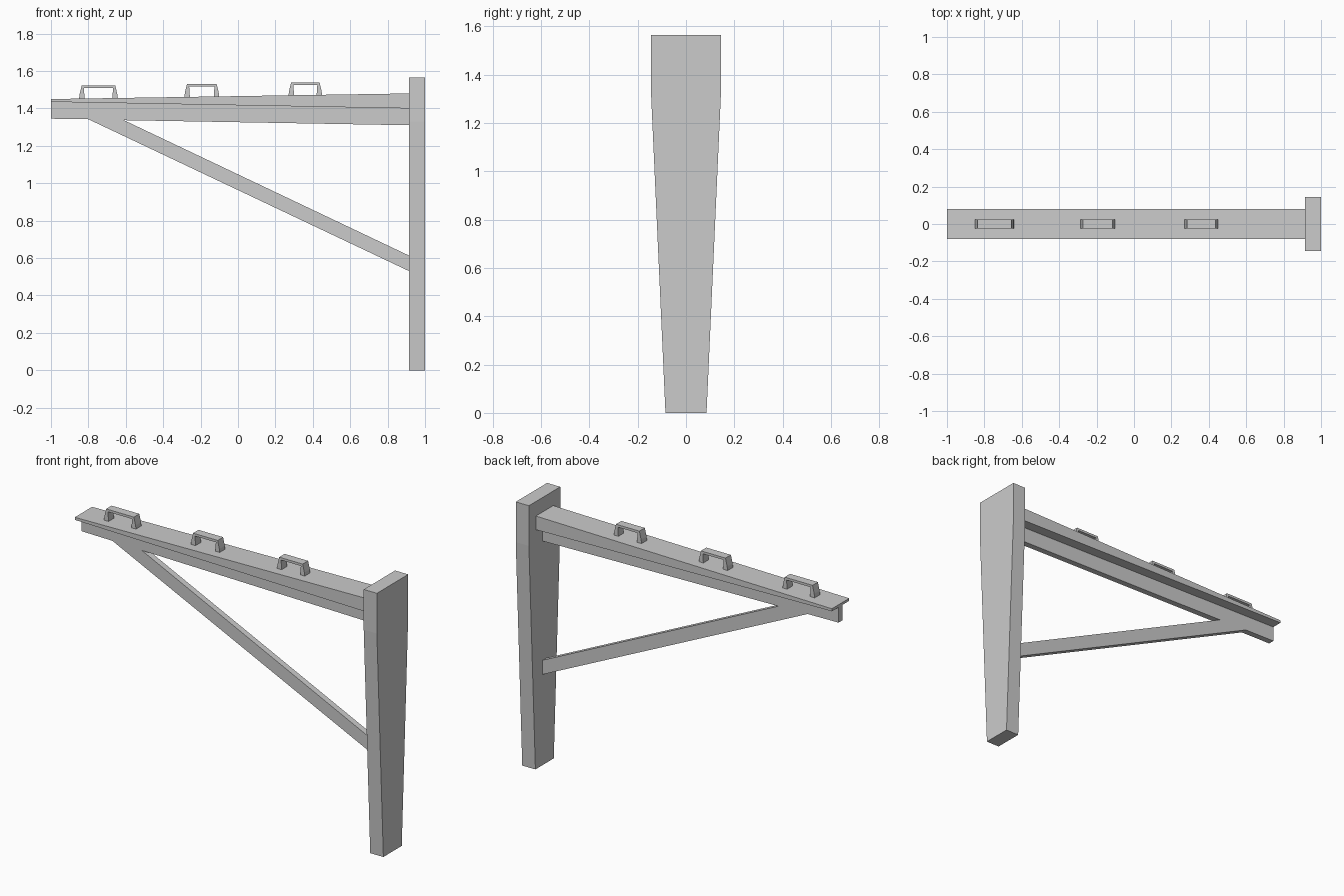
import bpy
import bmesh

cube = bpy.data.objects.get("Cube")
if cube:
    bpy.data.objects.remove(cube, do_unlink=True)

GREY = (0.6, 0.6, 0.6, 1.0)
grey = bpy.data.materials.new("plain grey")
grey.use_nodes = True
grey.diffuse_color = GREY
grey.node_tree.nodes["Principled BSDF"].inputs["Base Color"].default_value = GREY


def prism(name, outline, depth, axis):
    """Extrude a flat outline symmetrically along the x or y axis."""
    bm = bmesh.new()
    start, length = depth
    if axis == "y":
        verts = [bm.verts.new((a, start, z)) for a, z in outline]
        move = (0, length, 0)
    else:
        verts = [bm.verts.new((start, a, z)) for a, z in outline]
        move = (length, 0, 0)
    face = bm.faces.new(verts)
    grown = bmesh.ops.extrude_face_region(bm, geom=[face], use_keep_orig=True)
    new_verts = [g for g in grown["geom"] if isinstance(g, bmesh.types.BMVert)]
    bmesh.ops.translate(bm, verts=new_verts, vec=move)
    bmesh.ops.recalc_face_normals(bm, faces=bm.faces)
    mesh = bpy.data.meshes.new(name)
    bm.to_mesh(mesh)
    bm.free()
    mesh.materials.append(grey)
    obj = bpy.data.objects.new(name, mesh)
    bpy.context.collection.objects.link(obj)
    return obj


END, WALL = -1.0, 0.915

# Post that widens towards the top
half = [(0.085, 0), (0.145, 1.33), (0.145, 1.565)]
prism("post", half + [(-y, z) for y, z in reversed(half)], (WALL, 0.085), "x")

# Wide tapered top board
prism("top_board", [(END, 1.435), (WALL, 1.40), (WALL, 1.48), (END, 1.45)],
      (-0.08, 0.16), "y")

# Thin web under the board, in one piece with the diagonal brace
prism("web_and_brace",
      [(END, 1.345), (-0.80, 1.342), (WALL, 0.53), (WALL, 0.613),
       (-0.61, 1.337), (WALL, 1.31), (WALL, 1.41), (END, 1.44)],
      (-0.018, 0.036), "y")


def board_top(x):
    return 1.45 + 0.03 * (x - END) / (WALL - END)


# Handles along the top board
for number, (left, right) in enumerate([(-0.85, -0.642), (-0.287, -0.10), (0.27, 0.45)], 1):
    base = board_top((left + right) / 2) - 0.004
    top = base + 0.072
    mid = (left + right) / 2
    w = (right - left) / 2
    side = [(w, 0), (w - 0.003, 0.025), (w - 0.014, 0.072)]
    inner = [(w - 0.026, 0.058), (w - 0.03, 0)]
    arch = side + [(-x, z) for x, z in reversed(side)]
    arch += [(-x, z) for x, z in reversed(inner)] + inner
    prism(f"handle_{number}", [(mid + x, base + z) for x, z in arch], (-0.025, 0.05), "y")
